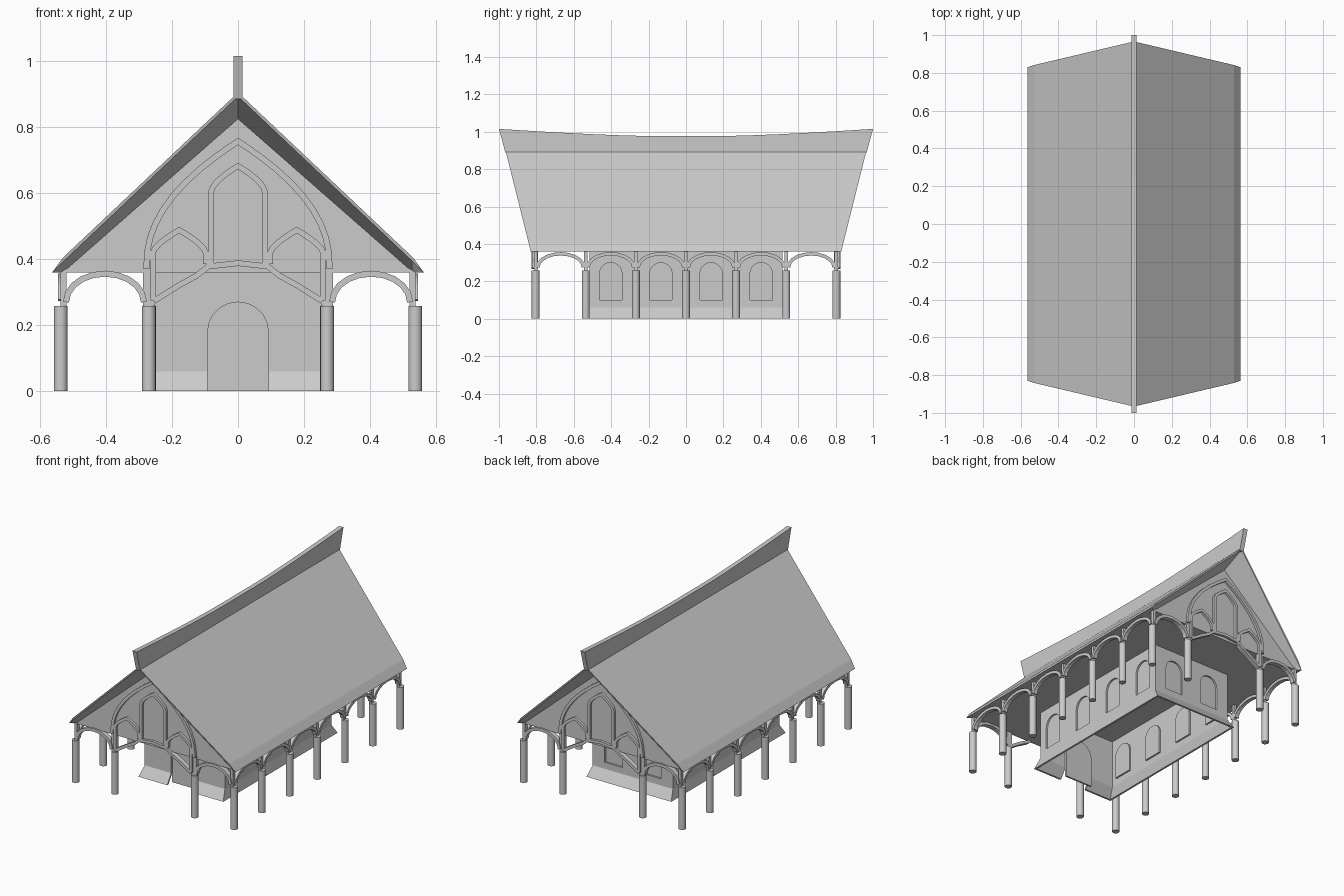
import bpy, bmesh, math
from mathutils import Vector

if "Cube" in bpy.data.objects:
    bpy.data.objects.remove(bpy.data.objects["Cube"])

grey = bpy.data.materials.new("plain_grey")
grey.diffuse_color = (0.6, 0.6, 0.6, 1)
grey.use_nodes = True
grey.node_tree.nodes["Principled BSDF"].inputs["Base Color"].default_value = grey.diffuse_color


def finish(bm, name):
    bmesh.ops.recalc_face_normals(bm, faces=bm.faces)
    me = bpy.data.meshes.new(name)
    bm.to_mesh(me)
    bm.free()
    ob = bpy.data.objects.new(name, me)
    me.materials.append(grey)
    bpy.context.collection.objects.link(ob)
    return ob


def on_end(u, n, z):    # flat shape facing along y
    return (u, n, z)


def on_side(u, n, z):   # flat shape facing along x
    return (n, u, z)


def slab(bm, poly, place, n0, n1):
    """Extrude a closed 2D outline between two depths."""
    a = [bm.verts.new(place(u, n0, z)) for u, z in poly]
    b = [bm.verts.new(place(u, n1, z)) for u, z in poly]
    bm.faces.new(a)
    bm.faces.new(b[::-1])
    for i in range(len(a)):
        j = (i + 1) % len(a)
        bm.faces.new((a[i], b[i], b[j], a[j]))


def ribbon(bm, path, width, place, n0, n1):
    """Extrude a band of constant width that follows a 2D path."""
    p = [Vector(q) for q in path]
    left, right = [], []
    for i, q in enumerate(p):
        d0 = (q - p[i - 1]).normalized() if i else None
        d1 = (p[i + 1] - q).normalized() if i < len(p) - 1 else None
        t = ((d0 or d1) + (d1 or d0)).normalized()
        k = width / 2 / max(0.5, t.dot(d1 or d0))
        nrm = Vector((-t.y, t.x)) * k
        left.append(q + nrm)
        right.append(q - nrm)
    a = [[bm.verts.new(place(q.x, n, q.y)) for q in row]
         for row, n in ((left, n0), (left, n1), (right, n1), (right, n0))]
    for i in range(len(p) - 1):
        for r in range(4):
            s = (r + 1) % 4
            bm.faces.new((a[r][i], a[r][i + 1], a[s][i + 1], a[s][i]))
    for i in (0, -1):
        bm.faces.new([row[i] for row in a])


def round_arch(c, half, z0, spring, apex, n=10):
    pts = [(c - half * math.cos(math.pi * i / n),
            spring + (apex - spring) * math.sin(math.pi * i / n)) for i in range(n + 1)]
    return ([(c - half, z0)] + pts + [(c + half, z0)]) if z0 < spring else pts


def pointed_arch(c, half, z0, spring, apex, p=2.0, n=6):
    rise = [(half * (1 - (i / n) ** p), spring + (apex - spring) * i / n) for i in range(n + 1)]
    if z0 < spring:
        rise.insert(0, (half, z0))
    return [(c - x, z) for x, z in rise] + [(c + x, z) for x, z in rise[-2::-1]]


# Roof: two slopes with bent eaves, raked ends, sloping soffits, gable walls, ceiling
bm = bmesh.new()
def end_y(z):
    return 0.83 + (z - 0.36) * 0.25
ends = {}
for sy in (-1, 1):
    def v(x, z, y=None):
        return bm.verts.new((x, sy * (y or end_y(z)), z))
    e = ends[sy] = {"R": v(0, .905), "r": v(0, .893), "g": v(0, .825, .81)}
    for sx in (-1, 1):
        e["S", sx] = v(sx * .53, .405)
        e["E", sx] = v(sx * .563, .36)
        e["s", sx] = v(sx * .53, .392)
        e["f", sx] = v(sx * .53, .36, .81)
        bm.faces.new((e["R"], e["S", sx], e["s", sx], e["r"]))
        bm.faces.new((e["S", sx], e["E", sx], e["s", sx]))
        bm.faces.new((e["r"], e["s", sx], e["f", sx], e["g"]))
        bm.faces.new((e["s", sx], e["E", sx], e["f", sx]))
    bm.faces.new((e["g"], e["f", -1], e["f", 1]))
a, b = ends[-1], ends[1]
for sx in (-1, 1):
    for k, m in (("R", ("S", sx)), (("S", sx), ("E", sx)), (("E", sx), ("f", sx))):
        bm.faces.new((a[k], a[m], b[m], b[k]))
bm.faces.new((a["f", -1], a["f", 1], b["f", 1], b["f", -1]))
finish(bm, "roof")

# Ridge board with upswept ends
bm = bmesh.new()
top = []
for i in range(17):
    y = -1 + i / 8
    top.append((y, .977 + .038 * max(0, (abs(y) - .2) / .8) ** 1.4))
slab(bm, [(.965, .885), (-.965, .885)] + top, on_side, -.014, .014)
finish(bm, "ridge_board")

# Columns around the veranda
spots = [(sx * .537, i * .268) for sx in (-1, 1) for i in range(-3, 4)]
spots += [(sx * .27, sy * .804) for sx in (-1, 1) for sy in (-1, 1)]
for x, y in spots:
    bpy.ops.mesh.primitive_cylinder_add(vertices=16, radius=.021, depth=.258, location=(x, y, .129))
    ob = bpy.context.object
    ob.name = "column"
    ob.data.materials.append(grey)
    bpy.ops.object.shade_smooth_by_angle()

# Posts standing on the columns
bm = bmesh.new()
for x, y in spots:
    w = .018 if abs(x) < .4 else .009
    px = x if abs(x) < .4 else math.copysign(.528, x)
    slab(bm, [(px - w, .25), (px + w, .25), (px + w, .38), (px - w, .38)], on_end, y - .01, y + .01)
finish(bm, "posts")

# Side arches between columns
bm = bmesh.new()
for sx in (-1, 1):
    for i in range(6):
        ribbon(bm, round_arch((i - 2.5) * .268, .122, .28, .275, .347),
               .018, on_side, sx * .52, sx * .545)
finish(bm, "side_arches")

# End arches: two outer bays and one wide centre bay
bm = bmesh.new()
for sy in (-1, 1):
    for sx in (-1, 1):
        ribbon(bm, round_arch(sx * .403, .118, .28, .27, .356), .018, on_end, sy * .79, sy * .82)
    half = [(.255, .273), (.18, .32), (.125, .35), (.09, .378)]
    ribbon(bm, [(-x, z) for x, z in half] + [(0, .388)] + half[::-1], .017, on_end, sy * .795, sy * .825)
finish(bm, "end_arches")

# Gable tracery: large pointed arch, tall centre light, two small side lights
bm = bmesh.new()
for sy in (-1, 1):
    n0, n1 = sy * .805, sy * .825
    ribbon(bm, pointed_arch(0, .277, .37, .385, .757, 2.1, 9), .018, on_end, n0, n1)
    ribbon(bm, pointed_arch(0, .081, .385, .605, .682, 1.6), .017, on_end, n0, n1)
    for sx in (-1, 1):
        ribbon(bm, pointed_arch(sx * .178, .08, .385, .42, .488, 1.5), .017, on_end, n0, n1)
        ribbon(bm, [(sx * .257, .275), (sx * .257, .42)], .017, on_end, n0, n1)
finish(bm, "gable_tracery")

# Hall: open-bottomed walls with a flared foot
bm = bmesh.new()
rings = []
for x, y, z in ((.287, .553, 0), (.272, .515, .06), (.272, .515, .36),
                (.26, .503, .36), (.26, .503, .06), (.275, .541, 0)):
    rings.append([bm.verts.new((sx * x, sy * y, z)) for sx, sy in ((-1, -1), (1, -1), (1, 1), (-1, 1))])
for i, r in enumerate(rings):
    s = rings[(i + 1) % len(rings)]
    for k in range(4):
        m = (k + 1) % 4
        bm.faces.new((r[k], r[m], s[m], s[k]))
walls = finish(bm, "hall_walls")

# Openings, each with a recessed pane behind the wall
cut, panes = bmesh.new(), bmesh.new()
def opening(poly, place, side, depth):
    slab(cut, poly, place, side * (depth - .03), side * (depth + .06))
    c = sum(u for u, z in poly) / len(poly)
    big = [(c + (u - c) * 1.03, z) for u, z in poly]
    slab(panes, big, place, side * (depth - .022), side * (depth - .011))
for sx in (-1, 1):
    for i in range(4):
        opening(round_arch((i - 1.5) * .268, .06, .10, .24, .30), on_side, sx, .272)
    opening(round_arch(sx * .13, .06, .10, .24, .30), on_end, 1, .515)
door = round_arch(0, .092, 0, .18, .27)
opening([(u, z if z > 0 else -.0) for u, z in door], on_end, -1, .515)
for vert in cut.verts:          # let the door cut pass below the foot
    if vert.co.z < .01:
        vert.co.z = -.05
finish(panes, "window_and_door_panes")
cutter = finish(cut, "opening_cutter")
cutter.hide_render = True
cutter.hide_viewport = True
mod = walls.modifiers.new("openings", "BOOLEAN")
mod.operation = "DIFFERENCE"
mod.solver = "EXACT"
mod.object = cutter
